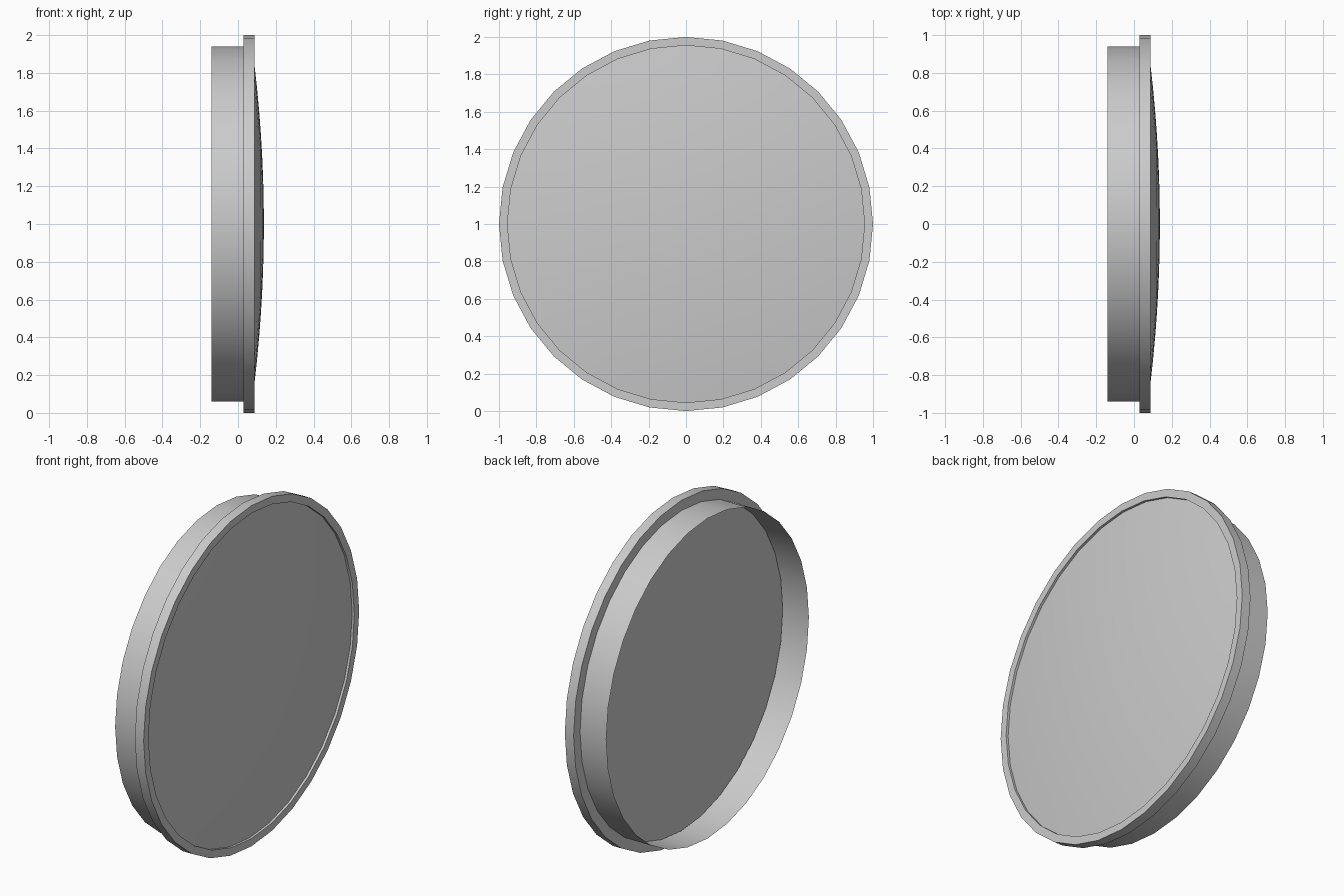
import bpy, bmesh, math

if "Cube" in bpy.data.objects:
    bpy.data.objects.remove(bpy.data.objects["Cube"])

SEG = 32


def lathe(name, profile):
    """Revolve (x, radius) points around the X axis through z = 1."""
    bm = bmesh.new()
    rings = []
    for x, r in profile:
        if r == 0:
            rings.append([bm.verts.new((x, 0, 1))] * SEG)
        else:
            rings.append([bm.verts.new((x, r * math.sin(2 * math.pi * i / SEG),
                                        1 + r * math.cos(2 * math.pi * i / SEG)))
                          for i in range(SEG)])
    for a, b in zip(rings, rings[1:]):
        for i in range(SEG):
            j = (i + 1) % SEG
            quad = dict.fromkeys((a[i], a[j], b[j], b[i]))
            bm.faces.new(list(quad))
    bmesh.ops.recalc_face_normals(bm, faces=bm.faces)
    mesh = bpy.data.meshes.new(name)
    bm.to_mesh(mesh)
    bm.free()
    ob = bpy.data.objects.new(name, mesh)
    bpy.context.collection.objects.link(ob)
    bpy.ops.object.select_all(action='DESELECT')
    ob.select_set(True)
    bpy.context.view_layer.objects.active = ob
    bpy.ops.object.shade_smooth_by_angle(angle=math.radians(30))
    return ob


# Open thin collar behind the flange
lathe("rear_collar", [(0.03, 0.94), (-0.14, 0.94)])

# Flange ring with a shallow recess for the lens
lathe("flange_ring", [(0.03, 0.94), (0.03, 1.0), (0.087, 1.0),
                      (0.087, 0.955), (0.035, 0.955)])

# Shallow domed lens with a flat back
R_LENS, TOP, SAG, STEPS = 0.955, 0.137, 0.064, 8
dome = [(TOP - SAG * (k / STEPS) ** 2, R_LENS * k / STEPS) for k in range(STEPS + 1)]
lathe("lens", dome + [(0.035, R_LENS), (0.035, 0)])
